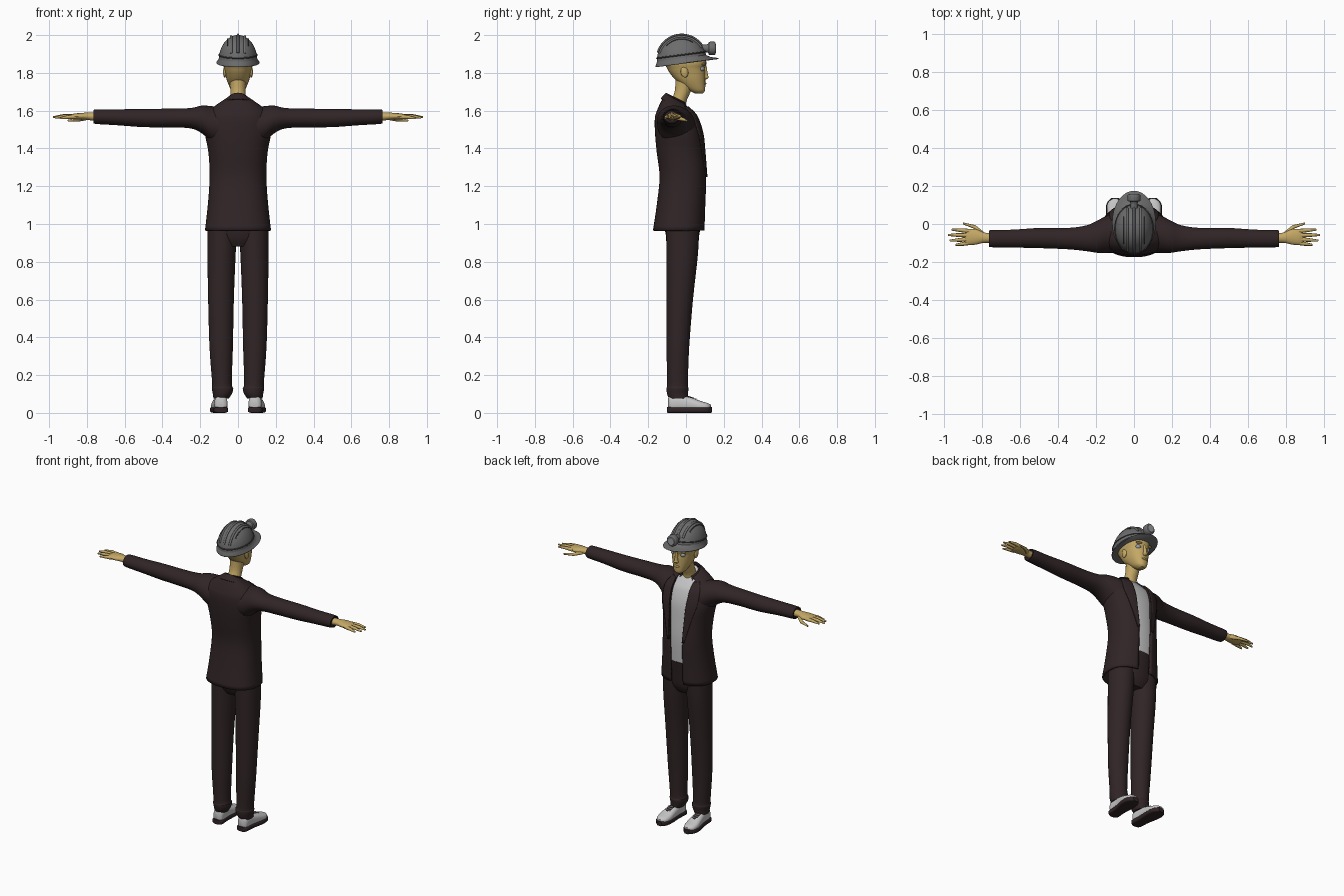
import bpy, bmesh, math
from mathutils import Matrix, Vector

cube = bpy.data.objects.get("Cube")
if cube:
    bpy.data.objects.remove(cube, do_unlink=True)


def material(name, r, g, b):
    m = bpy.data.materials.new(name)
    m.use_nodes = True
    m.diffuse_color = (r, g, b, 1)
    m.node_tree.nodes["Principled BSDF"].inputs["Base Color"].default_value = (r, g, b, 1)
    return m


SUIT = material("dark brown cloth", .03, .018, .019)
SKIN = material("tan skin", .55, .39, .13)
WHITE = material("light grey", .56, .56, .56)
GREY = material("helmet grey", .15, .15, .15)
DARK = material("dark grey", .06, .06, .06)
EYE = material("eye grey", .32, .34, .36)


def finish(name, bm, mat, mirror=False, thick=0):
    bmesh.ops.recalc_face_normals(bm, faces=bm.faces)
    me = bpy.data.meshes.new(name)
    bm.to_mesh(me)
    bm.free()
    me.materials.append(mat)
    ob = bpy.data.objects.new(name, me)
    bpy.context.collection.objects.link(ob)
    if thick:
        mod = ob.modifiers.new("thickness", 'SOLIDIFY')
        mod.thickness, mod.offset = thick, -1
    if mirror:
        ob.modifiers.new("mirror", 'MIRROR')
    return ob


def smooth_rings(rings, steps):
    """Catmull-Rom interpolation between neighbouring rings."""
    out = []
    for i in range(len(rings) - 1):
        a, b, c, d = (rings[max(i - 1, 0)], rings[i], rings[i + 1],
                      rings[min(i + 2, len(rings) - 1)])
        for k in range(steps):
            t = k / steps
            out.append([q + .5 * t * (r - p + t * (2 * p - 5 * q + 4 * r - s
                        + t * (3 * (q - r) + s - p))) for p, q, r, s in zip(a, b, c, d)])
    return out + [list(rings[-1])]


def power(v, p):
    return math.copysign(abs(v) ** p, v)


def loft(name, mat, rings, axis='z', p=1.0, seg=32, steps=4, span=None, grow=0,
         mirror=False, thick=0, tip=None):
    """Skin rings of (position, centre 1, centre 2, radius 1, radius 2[, tilt]).
    span(position, radius) gives the start and end angle of an open shell."""
    bm = bmesh.new()
    rows = []
    for t, c1, c2, r1, r2, *tilt in smooth_rings(rings, steps):
        r1, r2 = r1 + grow, r2 + grow
        lo, hi = span(t, r1) if span else (0, 2 * math.pi)
        row = []
        for k in range(seg + (1 if span else 0)):
            a = lo + (hi - lo) * k / seg
            u = c1 + r1 * power(math.sin(a), p)
            v = c2 + r2 * power(math.cos(a), p)
            w = t - (tilt[0] * (v - c2) if tilt else 0)
            row.append(bm.verts.new({'x': (w, u, v), 'y': (u, w, v), 'z': (u, v, w)}[axis]))
        rows.append(row)
    for r, s in zip(rows, rows[1:]):
        for k in range(seg):
            n = (k + 1) % len(r)
            bm.faces.new((r[k], r[n], s[n], s[k]))
    if not span:
        bm.faces.new(rows[0])
        bm.faces.new(rows[-1])
    return finish(name, bm, mat, mirror, thick)


def ball(name, mat, centre, size, mirror=False, rot=0):
    bm = bmesh.new()
    bmesh.ops.create_uvsphere(bm, u_segments=20, v_segments=12, radius=1)
    bm.transform(Matrix.Translation(centre) @ Matrix.Rotation(rot, 4, 'X')
                 @ Matrix.Diagonal((*size, 1)))
    return finish(name, bm, mat, mirror)


def tube(name, mat, points, radii, closed=False):
    cu = bpy.data.curves.new(name, 'CURVE')
    cu.dimensions, cu.bevel_depth, cu.bevel_resolution = '3D', 1, 2
    cu.use_fill_caps = True
    sp = cu.splines.new('POLY')
    sp.points.add(len(points) - 1)
    for q, co, r in zip(sp.points, points, radii):
        q.co, q.radius = (*co, 1), r
    sp.use_cyclic_u, sp.use_smooth = closed, True
    cu.materials.append(mat)
    ob = bpy.data.objects.new(name, cu)
    bpy.context.collection.objects.link(ob)
    return ob


# Trousers
loft("trouser_legs", SUIT, [(.075, .09, -.04, .04, .05), (.1, .083, -.045, .05, .055),
     (.13, .082, -.045, .057, .058), (.16, .085, -.045, .052, .055), (.35, .089, -.043, .062, .06),
     (.6, .09, -.033, .068, .07), (.85, .087, -.02, .075, .084), (1.02, .082, -.018, .08, .088)],
     mirror=True)
loft("trouser_seat", SUIT, [(.88, 0, -.018, .09, .06), (.93, 0, -.018, .14, .086),
     (1.02, 0, -.02, .15, .1), (1.1, 0, -.024, .14, .116)])

# Jacket, shirt, lapels and collar share one body profile
BODY = [(.965, 0, -.0375, .175, .1375, 0), (1.1, 0, -.025, .16, .13, 0),
        (1.25, 0, -.015, .15, .125, 0), (1.38, 0, -.027, .157, .128, 0),
        (1.48, 0, -.037, .175, .127, 0), (1.56, 0, -.05, .172, .115, 0),
        (1.6, 0, -.055, .15, .097, .05), (1.635, 0, -.056, .105, .075, .2),
        (1.66, 0, -.05, .055, .056, .5)]
P = .85


def edge(z, r):
    width = .045 + .02 * max(0, min(1, (z - 1.2) / .35))
    return math.asin(min(.75, width / r) ** (1 / P))


def lapel_span(z, r):
    return edge(z, r), edge(z, r) + .02 + .42 * max(0, min(1, (z - 1.2) / .3))


loft("jacket_body", SUIT, BODY, p=P, seg=56,
     span=lambda z, r: (edge(z, r), 2 * math.pi - edge(z, r)), thick=.012)
loft("lapels", SUIT, BODY[2:8], p=P, seg=8, span=lapel_span, grow=.007, mirror=True, thick=.008)
loft("collar", SUIT, [(1.632, 0, -.054, .095, .08, .4), (1.65, 0, -.052, .066, .066, .5),
     (1.667, 0, -.05, .05, .056, .5)], seg=36, span=lambda z, r: (.7, 2 * math.pi - .7), thick=.008)
loft("shirt", WHITE, BODY[1:], p=P, seg=40, grow=-.017)
loft("sleeves", SUIT, [(.06, -.05, 1.52, .1, .1), (.13, -.052, 1.525, .1, .098),
     (.19, -.066, 1.553, .086, .074), (.25, -.075, 1.56, .068, .054),
     (.35, -.077, 1.561, .056, .05), (.5, -.074, 1.561, .053, .048),
     (.64, -.077, 1.565, .047, .042), (.755, -.077, 1.568, .045, .038),
     (.76, -.077, 1.568, .036, .03)], axis='x', mirror=True)

# Hands
loft("palms", SKIN, [(.74, -.075, 1.567, .026, .024), (.79, -.072, 1.57, .027, .02),
     (.83, -.068, 1.57, .04, .018), (.87, -.069, 1.569, .042, .015),
     (.89, -.07, 1.568, .036, .009)], axis='x', mirror=True, seg=20)
FINGERS = {"thumb": ((.8, -.05, 1.562), (.84, -.015, 1.553), (.9, .003, 1.547)),
           "index_finger": ((.86, -.038, 1.569), (.91, -.033, 1.571), (.96, -.03, 1.566)),
           "middle_finger": ((.87, -.06, 1.57), (.93, -.058, 1.571), (.98, -.058, 1.565)),
           "ring_finger": ((.87, -.08, 1.569), (.92, -.084, 1.57), (.97, -.087, 1.563)),
           "little_finger": ((.86, -.098, 1.567), (.9, -.105, 1.566), (.94, -.11, 1.56))}
for side, sx in (("left", 1), ("right", -1)):
    for part, pts in FINGERS.items():
        tube(f"{side}_{part}", SKIN, [(sx * x, y, z) for x, y, z in pts], (.012, .01, .005))

# Neck and head
loft("neck", SKIN, [(1.58, 0, -.045, .05, .045), (1.64, 0, -.042, .042, .042),
     (1.7, 0, -.018, .04, .042), (1.78, 0, .0, .045, .055)])
loft("head", SKIN, [(1.692, 0, .068, .018, .022), (1.705, 0, .06, .034, .04),
     (1.73, 0, .042, .047, .06), (1.765, 0, .022, .06, .08), (1.8, 0, .008, .068, .094),
     (1.825, 0, .0, .074, .1), (1.855, 0, -.004, .08, .112), (1.92, 0, -.01, .075, .105)], p=.9)
loft("nose", SKIN, [(1.765, 0, .1, .008, .006), (1.775, 0, .102, .015, .018),
     (1.79, 0, .099, .011, .017), (1.84, 0, .098, .008, .01)], seg=16)
ball("brows", SKIN, (.034, .092, 1.846), (.026, .014, .007), True)
ball("eyes", EYE, (.034, .08, 1.822), (.018, .018, .015), True)
ball("lips", SKIN, (0, .099, 1.743), (.021, .009, .007))
ball("ears", SKIN, (.07, -.008, 1.805), (.009, .02, .03), True, .15)

# Helmet, built level and then tipped back
RX, RY, H = .102, .132, .136
tip = Matrix.Translation((0, -.022, 1.865)) @ Matrix.Rotation(.13, 4, 'X')
dome = bmesh.new()
bmesh.ops.create_uvsphere(dome, u_segments=40, v_segments=24, radius=1)
bmesh.ops.bisect_plane(dome, geom=dome.verts[:] + dome.edges[:] + dome.faces[:],
                       plane_co=(0, 0, 0), plane_no=(0, 0, -1), clear_outer=True)
dome.transform(Matrix.Diagonal((RX, RY, H, 1)))
helmet = [finish("helmet_dome", dome, GREY),
          loft("helmet_brim", GREY, [(.014, 0, 0, .101, .13), (.0, 0, .008, .107, .145),
               (-.012, 0, .026, .115, .168), (-.017, 0, .026, .113, .166)], seg=48)]
for part, x in (("middle", 0), ("left", .036), ("right", -.036)):
    k = math.sqrt(1 - (x / RX) ** 2)
    arc = [math.radians(25 + 130 * i / 24) for i in range(25)]
    helmet.append(tube(f"helmet_rib_{part}", GREY,
                       [(x, RY * k * math.cos(a), H * k * math.sin(a)) for a in arc],
                       [.007] * 25))
for part, x in (("left", .055), ("right", -.055)):
    k = math.sqrt(1 - (x / RX) ** 2)
    arc = [math.radians(50 + 80 * i / 16) for i in range(17)]
    helmet.append(tube(f"helmet_vent_{part}", DARK,
                       [(x, RY * k * math.cos(a), H * k * math.sin(a)) for a in arc],
                       [.003] * 17))
ring = [2 * math.pi * i / 40 for i in range(40)]
helmet.append(tube("helmet_band", DARK, [(RX * .98 * math.sin(a), RY * .98 * math.cos(a), .03)
                                         for a in ring], [.004] * 40, True))
for ob in helmet:
    ob.matrix_world = tip
loft("head_lamp", GREY, [(.07, 0, 1.93, .02, .018), (.115, 0, 1.93, .02, .022),
     (.122, 0, 1.93, .033, .034), (.15, 0, 1.93, .034, .035), (.156, 0, 1.93, .029, .03)],
     axis='y', seg=24, steps=3)
loft("lamp_lens", EYE, [(.155, 0, 1.93, .025, .026), (.159, 0, 1.93, .022, .023)],
     axis='y', seg=24, steps=1)

# Shoes
loft("shoe_soles", SUIT, [(-.1, .09, .016, .02, .015), (-.085, .09, .016, .037, .016),
     (-.02, .094, .016, .038, .016), (.06, .1, .016, .048, .016), (.11, .101, .016, .042, .016),
     (.138, .1, .016, .018, .015)], axis='y', p=.5, mirror=True)
loft("shoe_uppers", WHITE, [(-.094, .09, .05, .016, .03), (-.08, .09, .05, .033, .043),
     (-.02, .093, .05, .035, .042), (.03, .097, .044, .04, .036), (.08, .1, .034, .043, .028),
     (.115, .101, .03, .034, .022), (.133, .1, .028, .012, .014)], axis='y', p=.8, mirror=True)
loft("shoe_tongues", SUIT, [(-.01, .094, .088, .018, .008), (.03, .097, .077, .018, .006),
     (.065, .099, .063, .014, .004)], axis='y', seg=16, mirror=True)
for i in range(3):
    ball(f"lace_{i + 1}", WHITE, (.096 + .001 * i, .022 + .015 * i, .087 - .006 * i),
         (.02, .003, .003), True)

# Smooth shading with sharp edges kept
bpy.ops.object.select_all(action='DESELECT')
for ob in bpy.context.scene.objects:
    if ob.type == 'MESH':
        ob.select_set(True)
        bpy.context.view_layer.objects.active = ob
bpy.ops.object.shade_smooth_by_angle(angle=math.radians(40))
